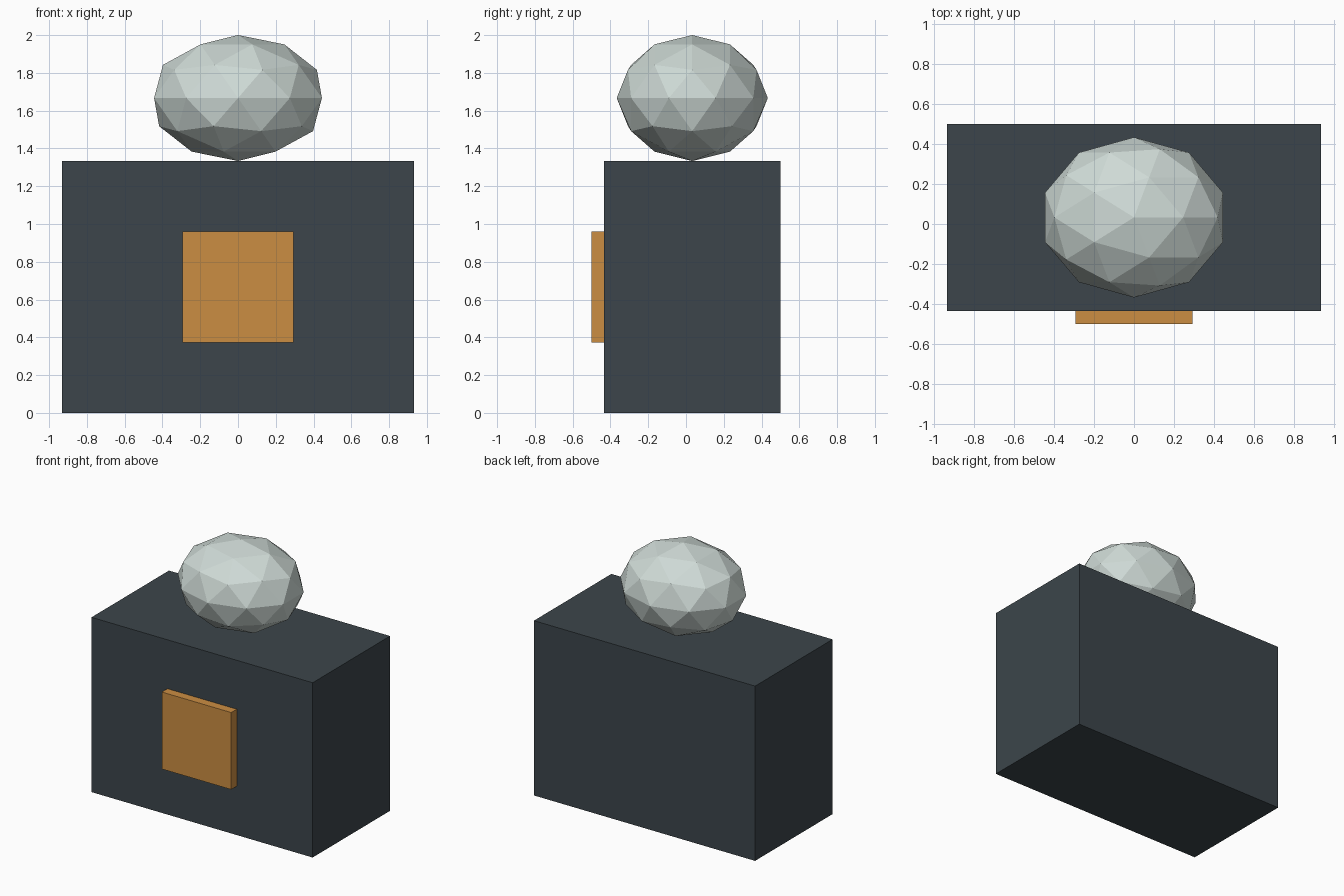
import bpy

if "Cube" in bpy.data.objects:
    bpy.data.objects.remove(bpy.data.objects["Cube"])


def material(name, rgb):
    m = bpy.data.materials.new(name)
    m.diffuse_color = (*rgb, 1.0)
    m.use_nodes = True
    m.node_tree.nodes["Principled BSDF"].inputs["Base Color"].default_value = m.diffuse_color
    return m


def box(name, lo, hi, mat):
    """Box spanning the corners lo and hi."""
    bpy.ops.mesh.primitive_cube_add(size=1, location=[(a + b) / 2 for a, b in zip(lo, hi)])
    obj = bpy.context.object
    obj.name = name
    obj.scale = [b - a for a, b in zip(lo, hi)]
    bpy.ops.object.transform_apply(location=False, rotation=False, scale=True)
    obj.data.materials.append(mat)
    return obj


dark = material("dark_slate", (0.045, 0.06, 0.07))
orange = material("orange", (0.6, 0.27, 0.055))
pale = material("pale_grey", (0.62, 0.7, 0.67))

# Main block and raised front panel
box("body", (-0.933, -0.433, 0), (0.933, 0.5, 1.333), dark)
box("front_panel", (-0.293, -0.5, 0.373), (0.293, -0.433, 0.96), orange)

# Faceted, stretched head resting on top
bpy.ops.mesh.primitive_ico_sphere_add(subdivisions=2, radius=1, location=(0, 0.033, 1.667))
head = bpy.context.object
head.name = "head"
head.scale = (0.467, 0.4, 0.3335)
bpy.ops.object.transform_apply(location=False, rotation=False, scale=True)
head.data.materials.append(pale)
